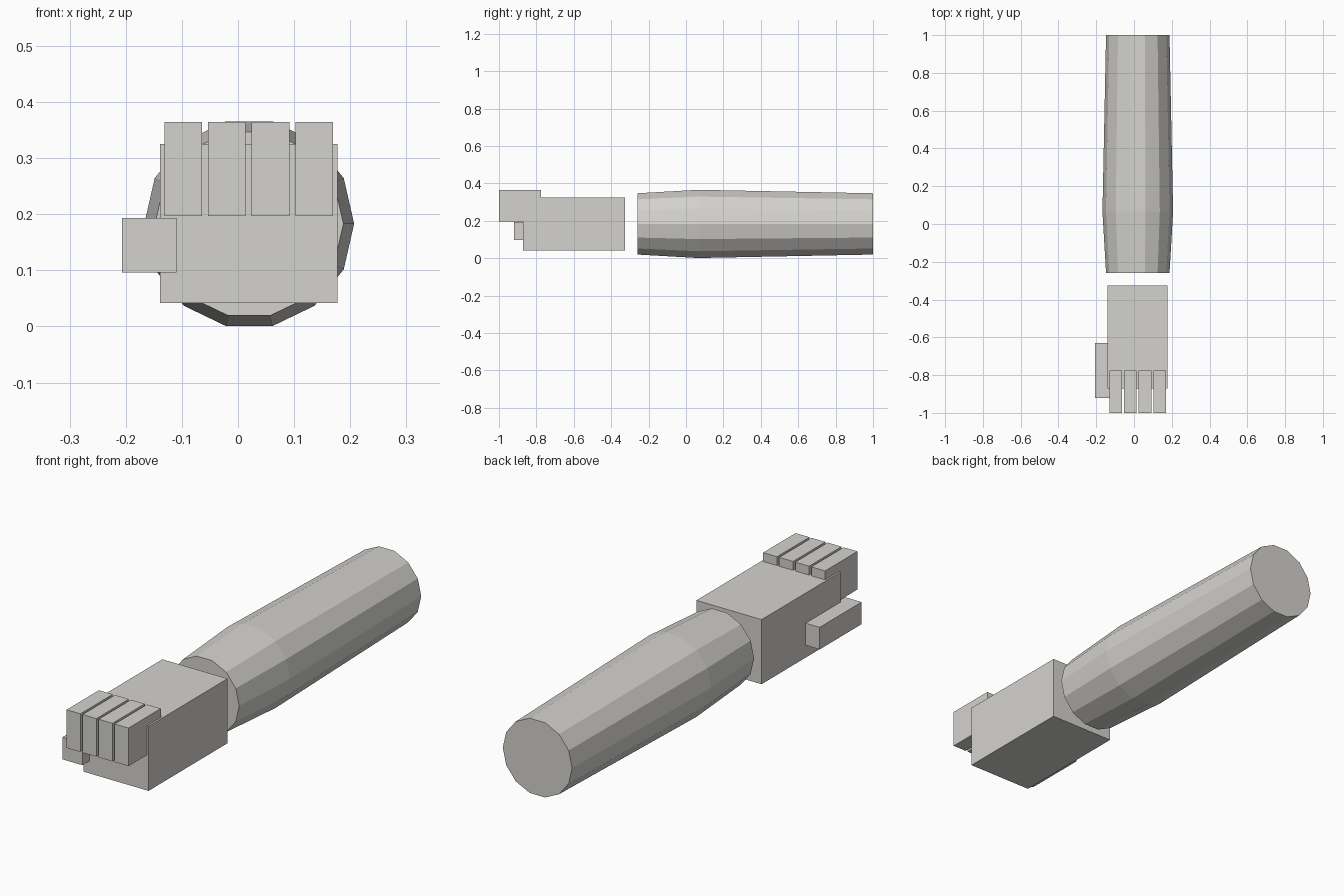
import bpy, bmesh, math

if "Cube" in bpy.data.objects:
    bpy.data.objects.remove(bpy.data.objects["Cube"])

grey = bpy.data.materials.new("warm_grey")
grey.diffuse_color = (0.66, 0.65, 0.62, 1)
grey.use_nodes = True
grey.node_tree.nodes["Principled BSDF"].inputs["Base Color"].default_value = grey.diffuse_color


def add_object(name, bm):
    bmesh.ops.recalc_face_normals(bm, faces=bm.faces)
    mesh = bpy.data.meshes.new(name)
    bm.to_mesh(mesh)
    bm.free()
    mesh.materials.append(grey)
    obj = bpy.data.objects.new(name, mesh)
    bpy.context.collection.objects.link(obj)
    return obj


def box(name, x, y, z):
    """Box from (min, max) ranges along each axis."""
    bm = bmesh.new()
    bmesh.ops.create_cube(bm, size=1)
    for v in bm.verts:
        v.co = [(a + b) / 2 + c * (b - a) for c, (a, b) in zip(v.co, (x, y, z))]
    return add_object(name, bm)


def lathe_y(name, cx, cz, sides, profile):
    """Capped faceted tube along y from (y, radius) rings."""
    bm = bmesh.new()
    rings = []
    for y, r in profile:
        angles = [2 * math.pi * i / sides for i in range(sides)]
        rings.append([bm.verts.new((cx + r * math.cos(a), y, cz + r * math.sin(a)))
                      for a in angles])
    for lo, hi in zip(rings, rings[1:]):
        for i in range(sides):
            j = (i + 1) % sides
            bm.faces.new((lo[i], lo[j], hi[j], hi[i]))
    bm.faces.new(rings[0])
    bm.faces.new(rings[-1])
    return add_object(name, bm)


# Forearm: 14-sided, widest a quarter of the way along
lathe_y("forearm", 0.02, 0.183, 14, [(-0.26, 0.168), (0.065, 0.187), (1.0, 0.168)])

# Hand block
box("palm", (-0.139, 0.177), (-0.872, -0.325), (0.042, 0.325))

# Four folded fingers
for i in range(4):
    x = -0.131 + i * 0.0777
    box(f"finger_{i + 1}", (x, x + 0.067), (-1.0, -0.776), (0.197, 0.364))

# Thumb on the side
box("thumb", (-0.207, -0.11), (-0.92, -0.63), (0.096, 0.193))
